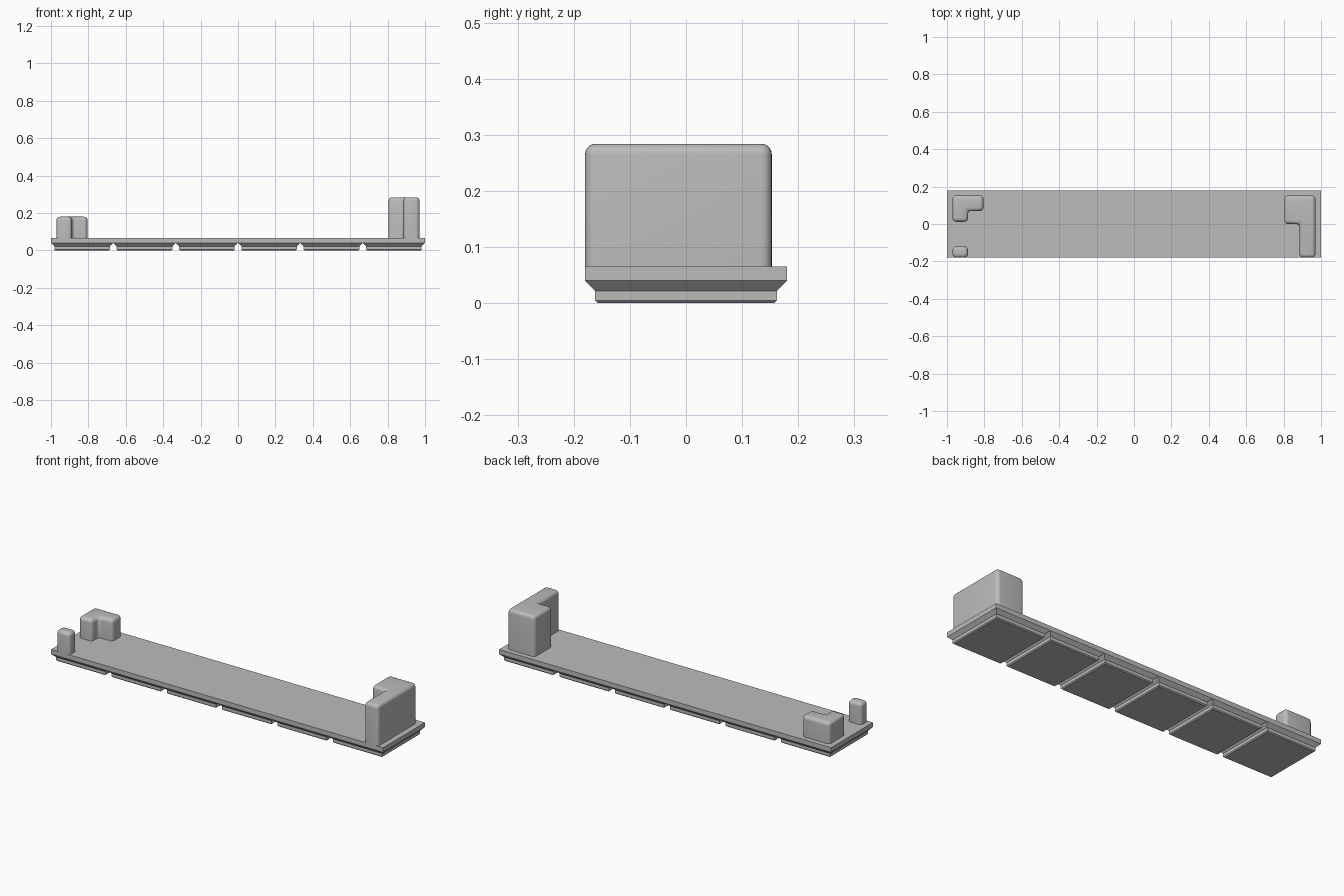
import bpy, bmesh

cube = bpy.data.objects.get("Cube")
if cube:
    bpy.data.objects.remove(cube, do_unlink=True)

grey = bpy.data.materials.new("plain grey")
grey.use_nodes = True
colour = (0.5, 0.5, 0.5, 1)
grey.diffuse_color = colour
grey.node_tree.nodes["Principled BSDF"].inputs["Base Color"].default_value = colour

HALF_X, HALF_Y = 1.0, 0.18
RIM, DECK = 0.04, 0.065
CELLS = 6
PITCH = 2 * HALF_X / CELLS


def finish(bm, name, smooth=False):
    bmesh.ops.recalc_face_normals(bm, faces=bm.faces)
    mesh = bpy.data.meshes.new(name)
    bm.to_mesh(mesh)
    bm.free()
    mesh.materials.append(grey)
    obj = bpy.data.objects.new(name, mesh)
    bpy.context.collection.objects.link(obj)
    if smooth:
        bpy.ops.object.select_all(action="DESELECT")
        obj.select_set(True)
        bpy.context.view_layer.objects.active = obj
        bpy.ops.object.shade_smooth_by_angle(angle=0.7)
    return obj


def stepped(name, cx, half_x, half_y, levels):
    """Stack of rectangles; each level is (inset, height)."""
    bm = bmesh.new()
    rings = []
    for inset, z in levels:
        x, y = half_x - inset, half_y - inset
        rings.append([bm.verts.new((cx + sx * x, sy * y, z))
                      for sx, sy in ((-1, -1), (1, -1), (1, 1), (-1, 1))])
    for low, high in zip(rings, rings[1:]):
        for i in range(4):
            j = (i + 1) % 4
            bm.faces.new((low[i], low[j], high[j], high[i]))
    bm.faces.new(rings[0][::-1])
    bm.faces.new(rings[-1])
    return finish(bm, name)


def post(name, outline, top, radius=0.019):
    """Extruded outline with rounded upright and top edges."""
    bm = bmesh.new()
    face = bm.faces.new([bm.verts.new((x, y, DECK)) for x, y in outline])
    result = bmesh.ops.extrude_face_region(bm, geom=[face], use_keep_orig=True)
    for v in result["geom"]:
        if isinstance(v, bmesh.types.BMVert):
            v.co.z = top
    bmesh.ops.recalc_face_normals(bm, faces=bm.faces)
    edges = [e for e in bm.edges if max(v.co.z for v in e.verts) > DECK + 0.01]
    bmesh.ops.bevel(bm, geom=edges, offset=radius, segments=5, profile=0.5,
                    affect="EDGES", clamp_overlap=True)
    return finish(bm, name, True)


# Deck and the row of stepped feet below it
stepped("deck", 0, HALF_X, HALF_Y, [(0, RIM), (0, DECK)])
for i in range(CELLS):
    stepped(f"foot_{i + 1}", -HALF_X + PITCH * (i + 0.5), PITCH / 2, HALF_Y,
            [(0.023, 0), (0.018, 0.005), (0.018, 0.022), (0, RIM)])

# Tall hooked post on the left end
post("tall_post", [(0.885, -0.18), (0.97, -0.18), (0.97, 0.153),
                   (0.805, 0.153), (0.805, 0), (0.885, 0)], 0.284)

# Low posts on the right end
post("low_corner_post", [(-0.97, 0.012), (-0.888, 0.012), (-0.888, 0.07),
                         (-0.805, 0.07), (-0.805, 0.153), (-0.97, 0.153)], 0.18)
post("low_front_post", [(-0.97, -0.18), (-0.888, -0.18),
                        (-0.888, -0.12), (-0.97, -0.12)], 0.18)
